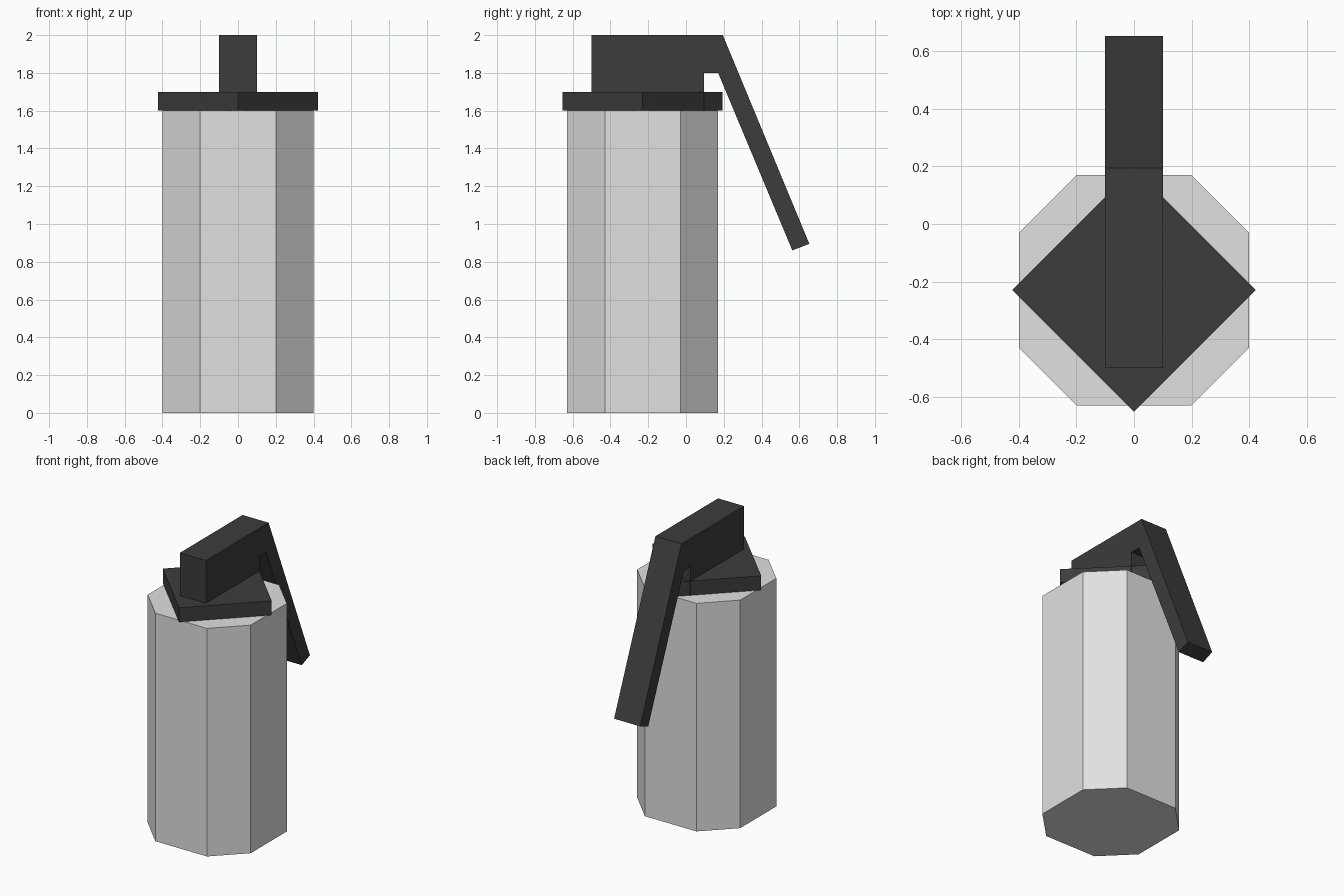
import bpy, bmesh
from math import cos, sin, pi

if "Cube" in bpy.data.objects:
    bpy.data.objects.remove(bpy.data.objects["Cube"])

def material(name, rgb):
    m = bpy.data.materials.new(name)
    m.diffuse_color = (*rgb, 1)
    m.use_nodes = True
    m.node_tree.nodes["Principled BSDF"].inputs["Base Color"].default_value = m.diffuse_color
    return m

light_grey = material("light grey", (0.75, 0.75, 0.75))
charcoal = material("charcoal", (0.045, 0.045, 0.045))

def prism(name, profile, offset, mat):
    """Extrude a closed 3D profile along the offset vector."""
    bm = bmesh.new()
    face = bm.faces.new([bm.verts.new(p) for p in profile])
    ext = bmesh.ops.extrude_face_region(bm, geom=[face], use_keep_orig=True)
    verts = [v for v in ext["geom"] if isinstance(v, bmesh.types.BMVert)]
    bmesh.ops.translate(bm, verts=verts, vec=offset)
    bmesh.ops.recalc_face_normals(bm, faces=bm.faces)
    mesh = bpy.data.meshes.new(name)
    bm.to_mesh(mesh)
    bm.free()
    mesh.materials.append(mat)
    obj = bpy.data.objects.new(name, mesh)
    bpy.context.collection.objects.link(obj)
    return obj

CY = -0.23   # axis of the canister

# Canister: eight sided with longer straight sides
octagon = [(0.2, -0.4), (0.4, -0.2), (0.4, 0.2), (0.2, 0.4),
           (-0.2, 0.4), (-0.4, 0.2), (-0.4, -0.2), (-0.2, -0.4)]
prism("canister", [(x, y + CY, 0) for x, y in octagon], (0, 0, 1.6), light_grey)

# Diamond cap plate
diamond = [(0.423 * cos(i * pi / 2), CY + 0.423 * sin(i * pi / 2), 1.6) for i in range(4)]
prism("cap_plate", diamond, (0, 0, 0.1), charcoal)

# Fuse head and bent lever as one side profile
side = [(-0.5, 1.6), (0.095, 1.6), (0.095, 1.8), (0.17, 1.8),
        (0.563, 0.86), (0.653, 0.895), (0.195, 2.0), (-0.5, 2.0)]
prism("fuse_head_and_lever", [(-0.101, y, z) for y, z in side], (0.202, 0, 0), charcoal)
